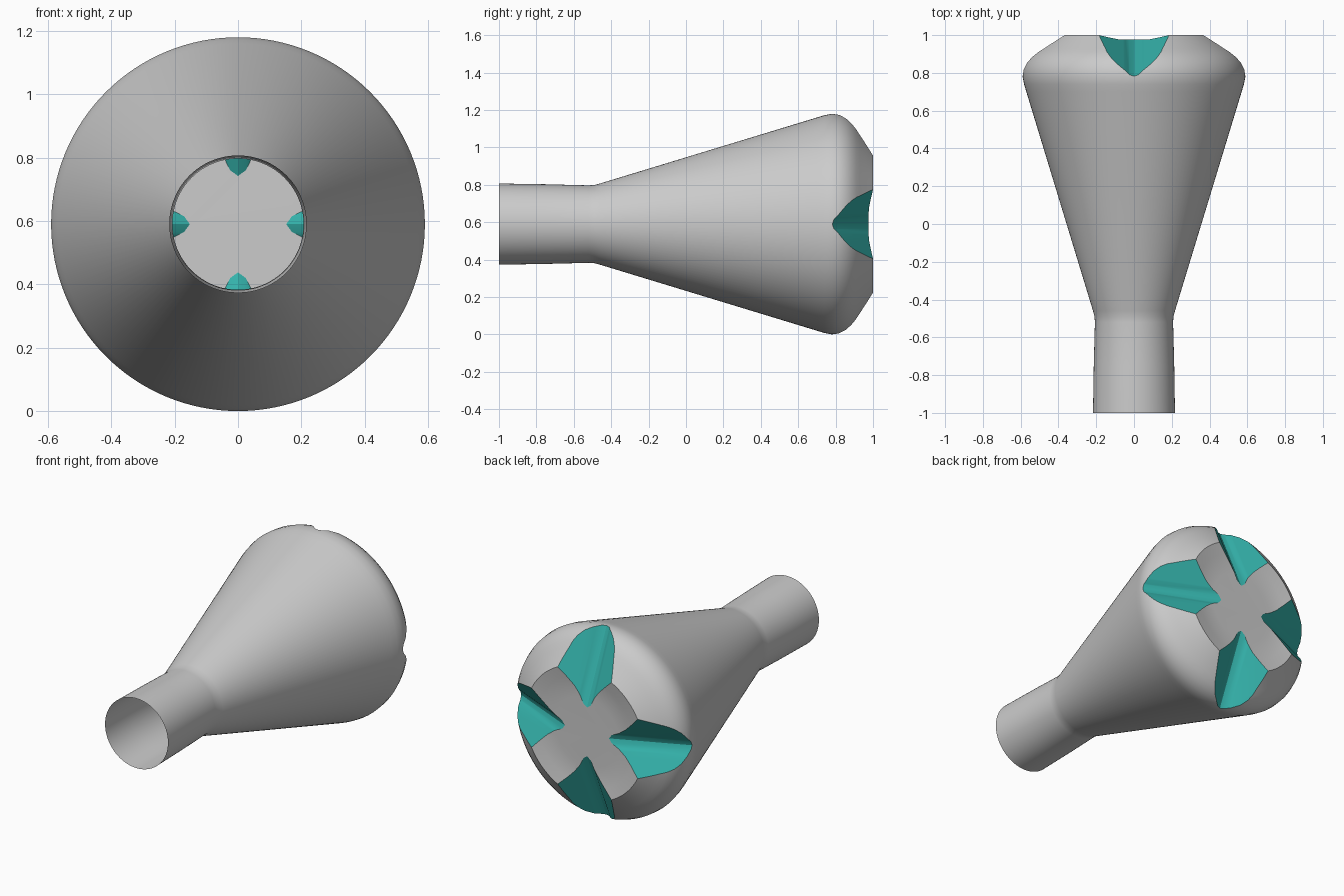
import bpy, bmesh, math
from mathutils import Matrix

if "Cube" in bpy.data.objects:
    bpy.data.objects.remove(bpy.data.objects["Cube"])

R = 0.59
SEG = 128

teal = bpy.data.materials.new("teal")
teal.diffuse_color = (0.035, 0.45, 0.41, 1)
teal.use_nodes = True
teal.node_tree.nodes["Principled BSDF"].inputs["Base Color"].default_value = teal.diffuse_color


def new_object(name, bm):
    bmesh.ops.recalc_face_normals(bm, faces=bm.faces)
    me = bpy.data.meshes.new(name)
    bm.to_mesh(me)
    bm.free()
    me.materials.append(None)
    me.materials.append(teal)
    ob = bpy.data.objects.new(name, me)
    bpy.context.collection.objects.link(ob)
    return ob


# Turned shell: (y, radius) from the neck mouth to the dished end
profile = [(-1, 0.217), (-0.75, 0.213), (-0.52, 0.207), (-0.49, 0.209), (-0.46, 0.217),
           (0.70, 0.57), (0.74, 0.582), (0.78, 0.59), (0.82, 0.586), (0.855, 0.573),
           (0.885, 0.552), (0.91, 0.526), (0.93, 0.499), (1.0, 0.41),
           (0.987, 0.34), (0.978, 0.28), (0.976, 0.22)]
bm = bmesh.new()
rings = [[bm.verts.new((r * math.cos(2 * math.pi * i / SEG), y,
                        R + r * math.sin(2 * math.pi * i / SEG)))
          for i in range(SEG)] for y, r in profile]
for a, b in zip(rings, rings[1:]):
    for i in range(SEG):
        j = (i + 1) % SEG
        bm.faces.new((a[i], a[j], b[j], b[i]))
bm.faces.new(rings[0])
bm.faces.new(rings[-1])
body = new_object("bottle_shell", bm)

# Rounded V grooves, sloping outward down the rim, on four sides
section = [(-0.5, 0.325), (-0.05, 0.033), (-0.025, 0.010), (0, 0.002),
           (0.025, 0.010), (0.05, 0.033), (0.5, 0.325)]


def groove_cutter(k):
    bm = bmesh.new()
    ends = []
    for rad in (0.08, 0.75):
        floor = 0.975 - (rad - 0.15) * 0.443
        ends.append([bm.verts.new((x, floor + h, rad)) for x, h in section])
    n = len(section)
    for i in range(n):
        j = (i + 1) % n
        bm.faces.new((ends[0][i], ends[0][j], ends[1][j], ends[1][i]))
    bm.faces.new(ends[0])
    bm.faces.new(ends[1])
    for f in bm.faces:
        f.material_index = 1
    bm.transform(Matrix.Translation((0, 0, R)) @ Matrix.Rotation(k * math.pi / 2, 4, 'Y'))
    ob = new_object("groove_cutter", bm)
    ob.hide_render = True
    return ob


bpy.context.view_layer.objects.active = body
body.select_set(True)
for k in range(4):
    cutter = groove_cutter(k)
    mod = body.modifiers.new("groove", 'BOOLEAN')
    mod.operation = 'DIFFERENCE'
    mod.solver = 'EXACT'
    mod.object = cutter
    bpy.ops.object.modifier_apply(modifier=mod.name)
    bpy.data.objects.remove(cutter)

# Open the neck mouth
bm = bmesh.new()
bm.from_mesh(body.data)
mouth = [f for f in bm.faces if all(v.co.y < -0.99 for v in f.verts)]
bmesh.ops.delete(bm, geom=mouth, context='FACES_ONLY')
bm.to_mesh(body.data)
bm.free()
bpy.ops.object.shade_smooth_by_angle(angle=math.radians(28))
